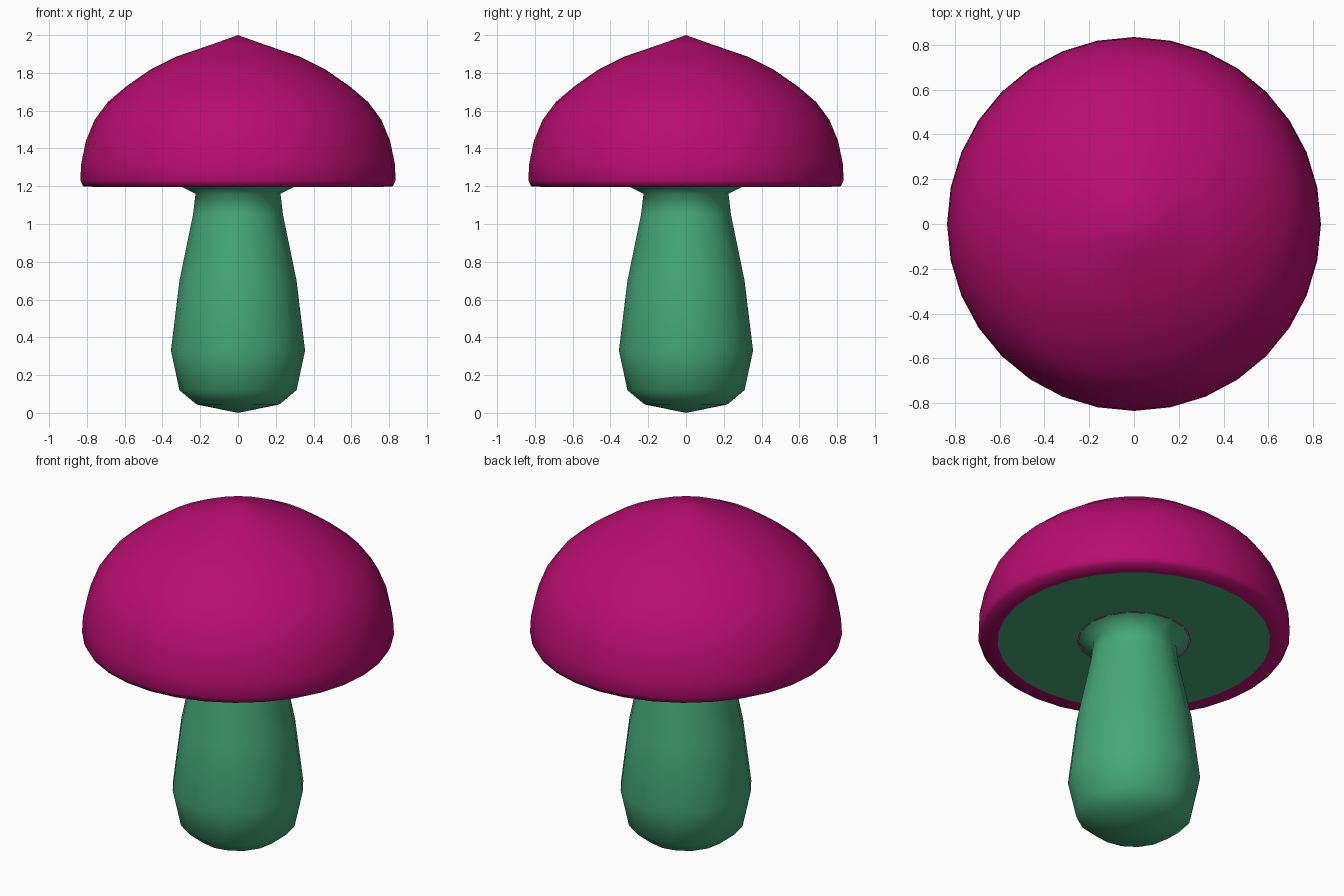
import bpy, bmesh, math

if "Cube" in bpy.data.objects:
    bpy.data.objects.remove(bpy.data.objects["Cube"])


def material(name, color):
    m = bpy.data.materials.new(name)
    m.diffuse_color = (*color, 1)
    m.use_nodes = True
    m.node_tree.nodes["Principled BSDF"].inputs["Base Color"].default_value = m.diffuse_color
    return m


def lathe(name, profile, sides, mat, angle):
    """Revolve (radius, z) points around the z axis; radius 0 makes a pole."""
    bm = bmesh.new()
    rings = []
    for r, z in profile:
        if r == 0:
            rings.append([bm.verts.new((0, 0, z))] * sides)
        else:
            rings.append([bm.verts.new((r * math.cos(2 * math.pi * i / sides),
                                        r * math.sin(2 * math.pi * i / sides), z))
                          for i in range(sides)])
    for a, b in zip(rings, rings[1:]):
        for i in range(sides):
            j = (i + 1) % sides
            bm.faces.new(list(dict.fromkeys((a[i], a[j], b[j], b[i]))))
    bmesh.ops.recalc_face_normals(bm, faces=bm.faces)
    mesh = bpy.data.meshes.new(name)
    bm.to_mesh(mesh)
    bm.free()
    mesh.shade_smooth()
    mesh.set_sharp_from_angle(angle=math.radians(angle))
    mesh.materials.append(mat)
    obj = bpy.data.objects.new(name, mesh)
    bpy.context.collection.objects.link(obj)
    return obj


magenta = material("cap_magenta", (0.48, 0.004, 0.16))
green = material("stem_green", (0.06, 0.39, 0.19))

# Domed cap with a small peak and a rolled lower rim
lathe("cap", [(0, 2.0), (0.14, 1.95), (0.33, 1.885), (0.46, 1.82), (0.59, 1.73),
              (0.69, 1.645), (0.76, 1.55), (0.805, 1.44), (0.83, 1.32),
              (0.835, 1.23), (0.82, 1.20), (0.73, 1.195)], 32, magenta, 80)

# Flat underside of the cap, open where the stem flares into it
lathe("cap_underside", [(0.73, 1.195), (0.30, 1.197)], 32, green, 30)

# Bulbous stem with a flared collar at the top
lathe("stem", [(0.30, 1.197), (0.225, 1.16), (0.238, 1.05), (0.31, 0.70),
               (0.355, 0.33), (0.31, 0.12), (0.22, 0.045), (0, 0.0)],
      16, green, 80)
